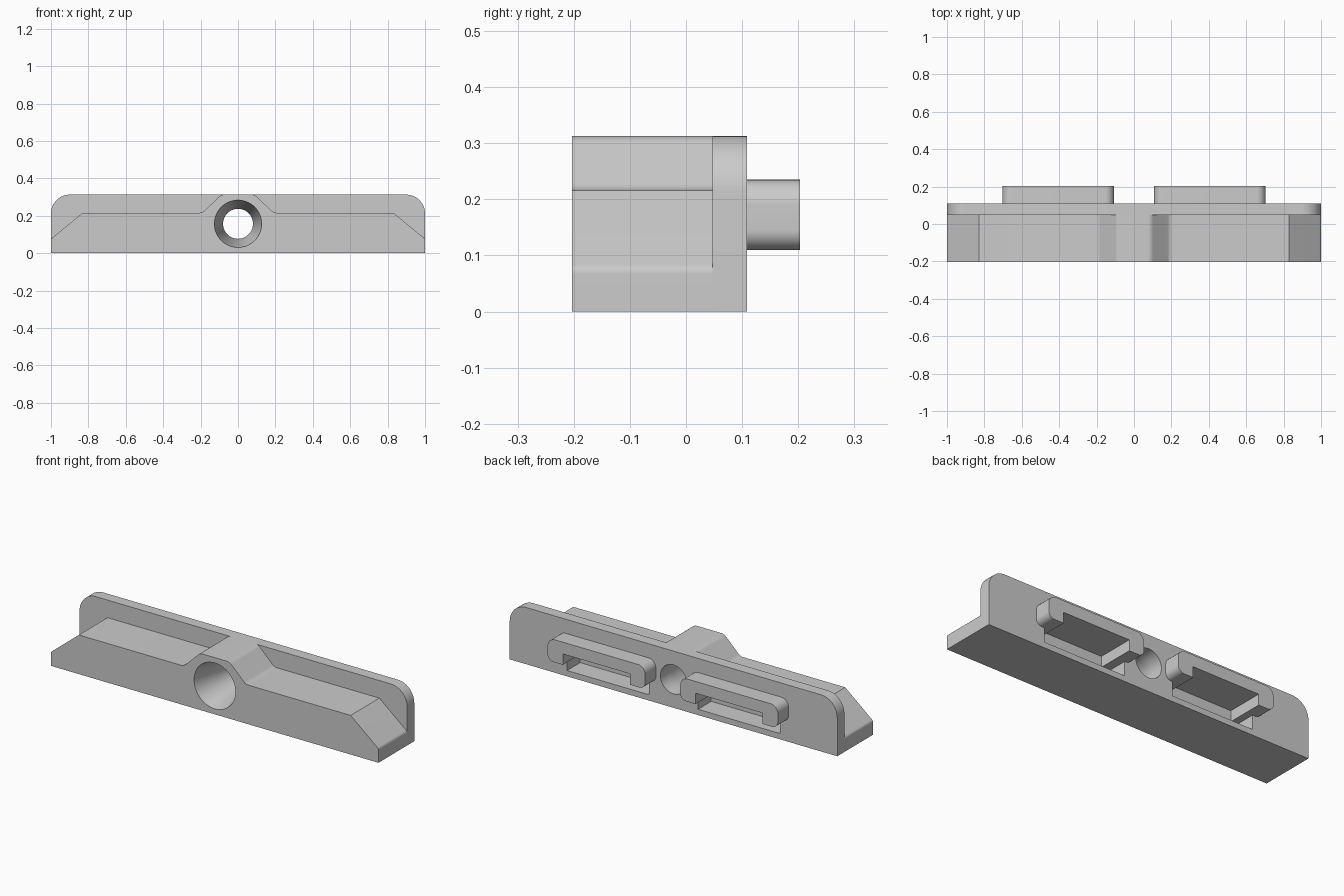
import bpy, bmesh, math
from mathutils import Vector

if "Cube" in bpy.data.objects:
    bpy.data.objects.remove(bpy.data.objects["Cube"], do_unlink=True)

GREY = (0.6, 0.6, 0.6, 1)
grey = bpy.data.materials.new("plain grey")
grey.use_nodes = True
grey.diffuse_color = GREY
grey.node_tree.nodes["Principled BSDF"].inputs["Base Color"].default_value = GREY

FRONT, STEP, BACK, CLIP_END = -0.203, 0.047, 0.109, 0.203
HOLE_Z = 0.157


def rounded(corners, steps=8):
    """Outline from (x, z, radius) corners, with filleted corners."""
    out = []
    for i, (x, z, r) in enumerate(corners):
        p = Vector((x, z))
        if not r:
            out.append(p)
            continue
        a = (Vector(corners[i - 1][:2]) - p).normalized()
        b = (Vector(corners[(i + 1) % len(corners)][:2]) - p).normalized()
        half = a.angle(b) / 2
        centre = p + (a + b).normalized() * (r / math.sin(half))
        start = p + a * (r / math.tan(half)) - centre
        end = p + b * (r / math.tan(half)) - centre
        for k in range(steps + 1):
            out.append(centre + start.lerp(end, k / steps).normalized() * r)
    return out


def new_object(name, bm):
    bmesh.ops.recalc_face_normals(bm, faces=bm.faces[:])
    mesh = bpy.data.meshes.new(name)
    bm.to_mesh(mesh)
    bm.free()
    mesh.materials.append(grey)
    obj = bpy.data.objects.new(name, mesh)
    bpy.context.collection.objects.link(obj)
    return obj


def prism(name, outline, y0, y1):
    bm = bmesh.new()
    near = [bm.verts.new((p[0], y0, p[1])) for p in outline]
    far = [bm.verts.new((p[0], y1, p[1])) for p in outline]
    bm.faces.new(near)
    bm.faces.new(far)
    for i in range(len(near)):
        bm.faces.new((near[i - 1], near[i], far[i], far[i - 1]))
    return new_object(name, bm)


def turned(name, profile, sides=64):
    """Closed solid of revolution around the y axis from (y, radius) pairs."""
    bm = bmesh.new()
    rings = []
    for y, r in profile:
        rings.append([bm.verts.new((r * math.cos(k * math.tau / sides), y,
                                    HOLE_Z + r * math.sin(k * math.tau / sides)))
                      for k in range(sides)])
    for a, b in zip(rings, rings[1:]):
        for k in range(sides):
            n = (k + 1) % sides
            bm.faces.new((a[k], a[n], b[n], b[k]))
    bm.faces.new(rings[0])
    bm.faces.new(rings[-1])
    return new_object(name, bm)


def mirror_corners(half):
    """Complete a symmetric outline whose right half runs bottom to top."""
    return half + [(-x, z, r) for x, z, r in reversed(half)]


def smooth(obj):
    bpy.ops.object.select_all(action='DESELECT')
    obj.select_set(True)
    bpy.context.view_layer.objects.active = obj
    bpy.ops.object.shade_smooth_by_angle(angle=math.radians(30))


# Front body with sloped ends and a raised middle
body = prism("front_body", rounded(mirror_corners([
    (1, 0, 0), (1, 0.077, 0.02), (0.83, 0.216, 0),
    (0.19, 0.216, 0.04), (0.09, 0.313, 0.04)])), FRONT, STEP)

# Back plate with rounded top corners
plate = prism("back_plate", rounded(mirror_corners([
    (1, 0, 0), (1, 0.313, 0.1)])), STEP, BACK)

# Cutters: tapered screw hole and the two stepped pockets
cutters = [turned("hole_cutter", [(FRONT - 0.05, 0.138), (0, 0.08), (BACK + 0.05, 0.08)])]
pocket = [(0.15, 0.032), (0.65, 0.032), (0.65, 0.11), (0.61, 0.11),
          (0.61, 0.17), (0.2, 0.17), (0.2, 0.11), (0.15, 0.11)]
for side in (1, -1):
    cutters.append(prism("pocket_cutter", [(side * x, z) for x, z in pocket],
                         -0.005, BACK + 0.05))

for part in (body, plate):
    bpy.context.view_layer.objects.active = part
    for cutter in cutters:
        cut = part.modifiers.new("cut", 'BOOLEAN')
        cut.operation = 'DIFFERENCE'
        cut.solver = 'EXACT'
        cut.object = cutter
        bpy.ops.object.modifier_apply(modifier=cut.name)
for cutter in cutters:
    bpy.data.objects.remove(cutter, do_unlink=True)

# Hooked clips on the back
clip = rounded([(0.107, 0.11, 0.035), (0.107, 0.235, 0.045), (0.703, 0.235, 0.045),
                (0.703, 0.11, 0.035), (0.61, 0.11, 0), (0.61, 0.17, 0),
                (0.2, 0.17, 0), (0.2, 0.11, 0)])
parts = [body, plate]
for name, side in (("left_clip", 1), ("right_clip", -1)):
    parts.append(prism(name, [(side * p[0], p[1]) for p in clip], BACK, CLIP_END))

for part in parts:
    smooth(part)
